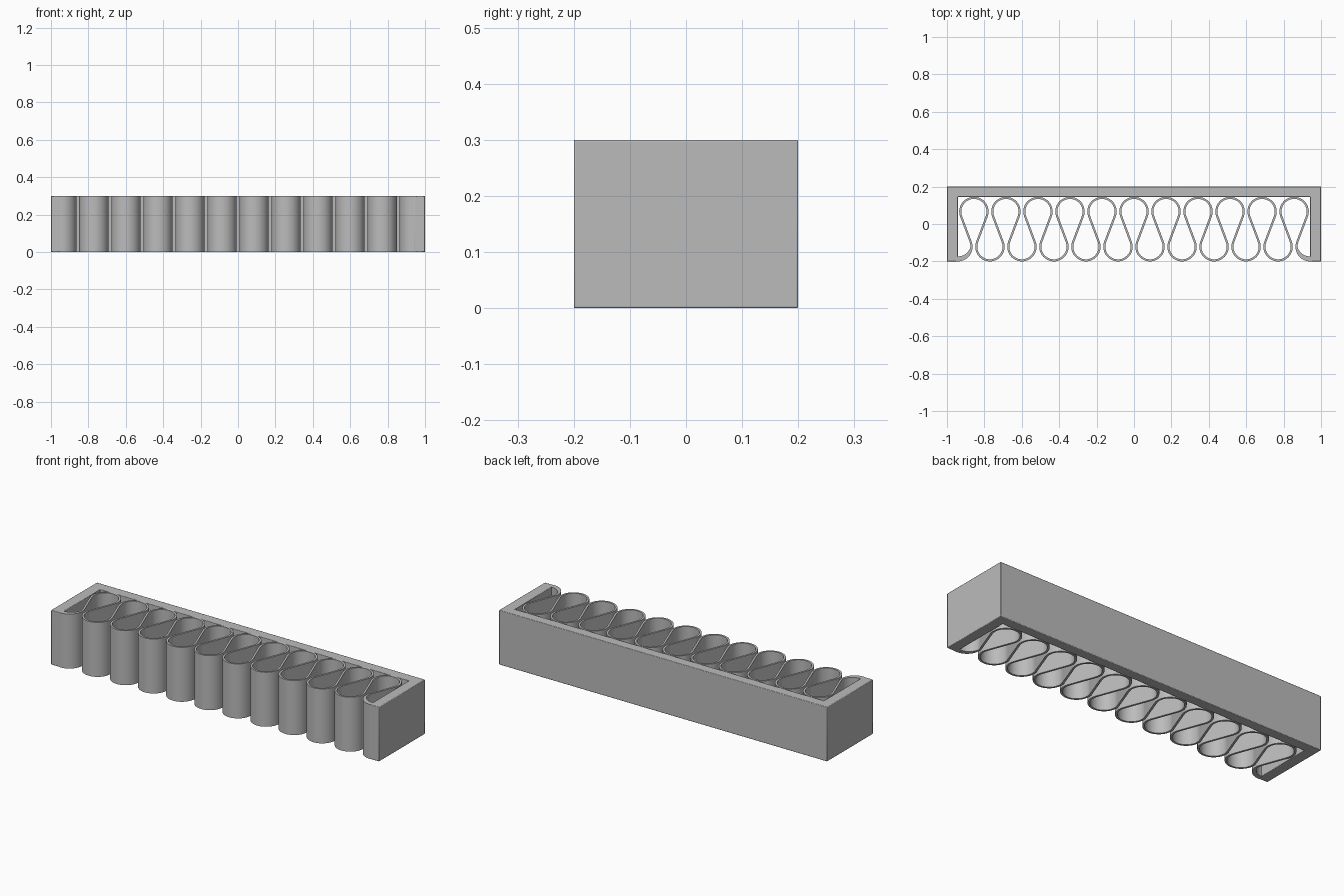
import bpy, bmesh, math

if "Cube" in bpy.data.objects:
    bpy.data.objects.remove(bpy.data.objects["Cube"])

H = 0.30                 # height of the whole part
PITCH = 0.1712           # spacing of the folds
R = 0.073                # centreline radius of a fold
T = 0.011                # sheet thickness
Y_TOP, Y_BOT = 0.0665, -0.1215   # fold centres, back and front rows
INNER_X, INNER_Y = 0.942, 0.145  # inside faces of the frame

grey = bpy.data.materials.new("plain grey")
grey.diffuse_color = (0.5, 0.5, 0.5, 1)
grey.use_nodes = True
grey.node_tree.nodes["Principled BSDF"].inputs["Base Color"].default_value = grey.diffuse_color


def finish(bm, name):
    bmesh.ops.recalc_face_normals(bm, faces=bm.faces)
    mesh = bpy.data.meshes.new(name)
    bm.to_mesh(mesh)
    bm.free()
    mesh.materials.append(grey)
    ob = bpy.data.objects.new(name, mesh)
    bpy.context.collection.objects.link(ob)
    return ob


def smooth(ob):
    bpy.ops.object.select_all(action='DESELECT')
    ob.select_set(True)
    bpy.context.view_layer.objects.active = ob
    bpy.ops.object.shade_smooth_by_angle(angle=math.radians(35))


# Frame: three-sided wall, open at the front
outline = [(-1, -0.2), (-INNER_X, -0.2), (-INNER_X, INNER_Y), (INNER_X, INNER_Y),
           (INNER_X, -0.2), (1, -0.2), (1, 0.2), (-1, 0.2)]
bm = bmesh.new()
base = bm.faces.new([bm.verts.new((x, y, 0)) for x, y in outline])
top = bmesh.ops.extrude_face_region(bm, geom=[base])
bmesh.ops.translate(bm, vec=(0, 0, H),
                    verts=[g for g in top["geom"] if isinstance(g, bmesh.types.BMVert)])
frame = finish(bm, "frame")
bevel = frame.modifiers.new("soft edges", 'BEVEL')
bevel.width = 0.003
bevel.segments = 2
smooth(frame)

# Folded sheet: arcs joined by straight crossing tangents
dx, dy = PITCH / 2, Y_BOT - Y_TOP
tilt = math.atan2(dy, dx) - math.asin(2 * R / math.hypot(dx, dy)) + math.pi / 2
stations = []            # pairs of points across the sheet


def arc(cx, cy, a0, a1, steps, foot=False):
    for i in range(steps + 1):
        a = a0 + (a1 - a0) * i / steps
        thick = T + (0.016 * max(0, -math.sin(a)) if foot else 0)
        ro, ri = R + T / 2, R + T / 2 - thick
        pair = [(cx + r * math.cos(a), cy + r * math.sin(a)) for r in (ro, ri)]
        # the left edge of the path is outside on back folds, inside on front folds
        stations.append(pair if a1 < a0 else pair[::-1])


def wall_root(side):
    x = side * (INNER_X + 0.01)
    y = Y_BOT - R - T / 2
    stations.append([(x, y + T + 0.016), (x, y)])


down = 1.5 * math.pi
wall_root(-1)
for k in range(23):
    cx = (k - 11) * PITCH / 2
    if k % 2:            # back fold
        arc(cx, Y_TOP, math.pi - tilt, tilt, 28)
    else:                # front fold, halved and thickened at both ends
        start = down if k == 0 else math.pi + tilt
        end = down if k == 22 else 2 * math.pi - tilt
        ends = k in (0, 22)
        arc(cx, Y_BOT, start, end, 14 if ends else 28, ends)
wall_root(1)

bm = bmesh.new()
rings = []
for (lx, ly), (rx, ry) in stations:
    rings.append([bm.verts.new(p) for p in
                  ((lx, ly, 0), (lx, ly, H), (rx, ry, H), (rx, ry, 0))])
for a, b in zip(rings, rings[1:]):
    for i in range(4):
        j = (i + 1) % 4
        bm.faces.new((a[i], a[j], b[j], b[i]))
bm.faces.new(rings[0])
bm.faces.new(rings[-1][::-1])
smooth(finish(bm, "folded_sheet"))
